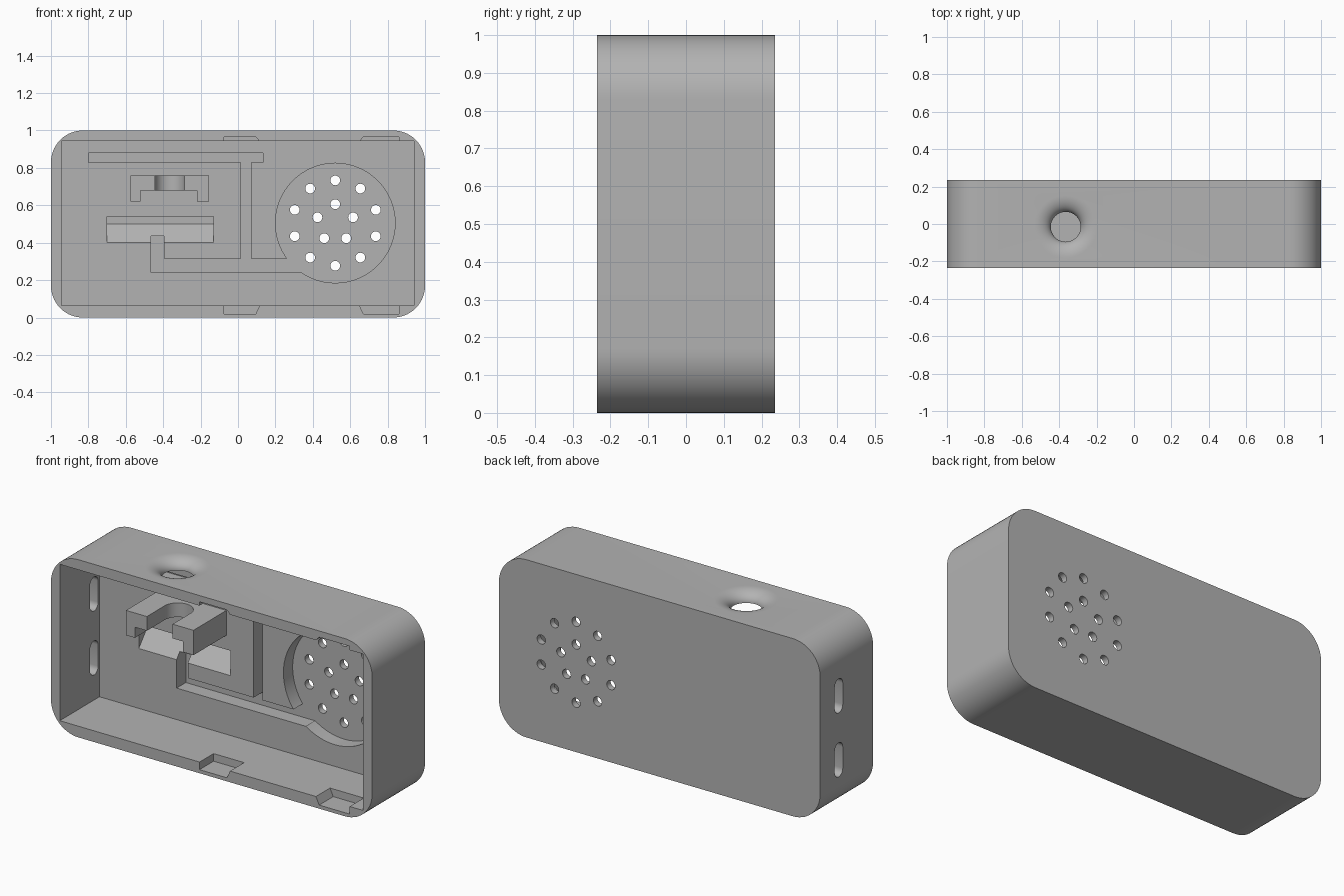
import bpy, bmesh
from math import sin, cos, pi, radians
from mathutils import Vector

if "Cube" in bpy.data.objects:
    bpy.data.objects.remove(bpy.data.objects["Cube"])

grey = bpy.data.materials.new("plain grey")
grey.use_nodes = True
grey.diffuse_color = (0.45, 0.45, 0.45, 1)
grey.node_tree.nodes["Principled BSDF"].inputs["Base Color"].default_value = (0.45, 0.45, 0.45, 1)

FRONT, BACK = -0.235, 0.235
FLOOR, RECESS = 0.118, 0.2      # inner floor and bottom of its recesses


def prism(name, pts, axis, lo, hi):
    """Extrude a 2D outline along an axis; the outline uses the other two axes."""
    bm = bmesh.new()

    def place(p, d):
        return {"x": (d, p[0], p[1]), "y": (p[0], d, p[1]), "z": (p[0], p[1], d)}[axis]

    face = bm.faces.new([bm.verts.new(place(p, lo)) for p in pts])
    move = Vector(place((0, 0), hi - lo))
    new = bmesh.ops.extrude_face_region(bm, geom=[face])["geom"]
    bmesh.ops.translate(bm, verts=[v for v in new if isinstance(v, bmesh.types.BMVert)], vec=move)
    bmesh.ops.recalc_face_normals(bm, faces=bm.faces)
    return finish(name, bm)


def finish(name, bm):
    mesh = bpy.data.meshes.new(name)
    bm.to_mesh(mesh)
    bm.free()
    mesh.materials.append(grey)
    ob = bpy.data.objects.new(name, mesh)
    bpy.context.collection.objects.link(ob)
    return ob


def rect(x0, x1, z0, z1):
    return [(x0, z0), (x1, z0), (x1, z1), (x0, z1)]


def arc(cx, cz, r, a0, a1, n):
    return [(cx + r * cos(radians(a0 + (a1 - a0) * i / n)),
             cz + r * sin(radians(a0 + (a1 - a0) * i / n))) for i in range(n + 1)]


def circle(cx, cz, r, n):
    return arc(cx, cz, r, 0, 360, n)[:-1]


def cut(target, cutter):
    mod = target.modifiers.new("cut", "BOOLEAN")
    mod.operation, mod.solver, mod.object = "DIFFERENCE", "EXACT", cutter
    bpy.context.view_layer.objects.active = target
    bpy.ops.object.modifier_apply(modifier=mod.name)
    bpy.data.objects.remove(cutter)


def smooth(ob):
    bpy.ops.object.select_all(action="DESELECT")
    ob.select_set(True)
    bpy.context.view_layer.objects.active = ob
    bpy.ops.object.shade_smooth_by_angle(angle=radians(30))


# Rounded case, open at the front
R = 0.17
outline = []
for cx, cz, a in ((1 - R, 1 - R, 0), (R - 1, 1 - R, 90), (R - 1, R, 180), (1 - R, R, 270)):
    outline += arc(cx, cz, R, a, a + 90, 14)
case = prism("case", outline, "y", FRONT, BACK)
cut(case, prism("cavity", rect(-0.945, 0.942, 0.063, 0.943), "y", FRONT - 0.1, FLOOR))

# Wire channel recessed in the floor
channel = [(-0.465, 0.24), (0.45, 0.24), (0.45, 0.315), (0.07, 0.315), (0.07, 0.83),
           (0.135, 0.83), (0.135, 0.88), (-0.8, 0.88), (-0.8, 0.83), (0.015, 0.83),
           (0.015, 0.315), (-0.395, 0.315), (-0.395, 0.435), (-0.465, 0.435)]
cut(case, prism("channel", channel, "y", FLOOR - 0.02, RECESS))

# Pocket with a ramp
ramp = [(0.1, 0.378), (RECESS, 0.5), (RECESS, 0.54), (0.1, 0.54)]
cut(case, prism("ramp_pocket", ramp, "x", -0.7, -0.13))

# Speaker recess and grille holes
SX, SZ = 0.52, 0.505
cut(case, prism("speaker_recess", circle(SX, SZ, 0.32, 64), "y", FLOOR - 0.02, RECESS))
for count, radius in ((10, 0.228), (5, 0.1)):
    for i in range(count):
        a = pi / 2 + 2 * pi * i / count
        hole = circle(SX + radius * cos(a), SZ + radius * sin(a), 0.026, 20)
        cut(case, prism("grille_hole", hole, "y", FLOOR, BACK + 0.1))

# Two rounded slots through one side wall
for z in (0.3, 0.66):
    slot = arc(0.07, z + 0.06, 0.036, 0, 180, 10) + arc(0.07, z - 0.06, 0.036, 180, 360, 10)
    cut(case, prism("side_slot", slot, "x", -1.1, -0.9))

# Clip notches in the top and bottom rims
for x0, x1, s0, s1 in ((-0.075, 0.095, 0, 0.02), (0.67, 0.86, 0.02, 0)):
    for edge, deep in ((0.063, 0.02), (0.943, 0.965)):
        inner = edge + (edge - deep) * 0.2
        notch = [(x0, deep), (x1, deep), (x1 + s1, edge), (x1 + s1, inner),
                 (x0 - s0, inner), (x0 - s0, edge)]
        cut(case, prism("clip_notch", notch, "y", FRONT - 0.1, -0.11))

# Flared opening in the top wall
HX, HY, HR = -0.365, -0.015, 0.08
profile = [(0, 0.9), (HR, 0.9)]
for i in range(13):
    t = pi / 2 * i / 12
    profile.append((HR + 0.088 * (1 - cos(t)), 0.943 + 0.057 * sin(t)))
profile += [(0.175, 1.05), (0, 1.05)]
bm = bmesh.new()
verts = [bm.verts.new((HX + r, HY, z)) for r, z in profile]
edges = [bm.edges.new(pair) for pair in zip(verts, verts[1:])]
bmesh.ops.spin(bm, geom=verts + edges, cent=(HX, HY, 0), axis=(0, 0, 1),
               angle=2 * pi, steps=48, use_duplicate=False)
bmesh.ops.remove_doubles(bm, verts=bm.verts, dist=0.0001)
bmesh.ops.recalc_face_normals(bm, faces=bm.faces)
cut(case, finish("flare", bm))
smooth(case)

# Bracket under the opening, with a U-shaped groove
legs = [(-0.575, 0.62), (-0.52, 0.62), (-0.52, 0.68), (-0.22, 0.68),
        (-0.22, 0.62), (-0.155, 0.62), (-0.155, 0.76), (-0.575, 0.76)]
bracket = prism("bracket", legs, "y", -0.175, FLOOR)
groove = arc(HX, HY, HR, 0, 180, 24) + [(HX - HR, -0.3), (HX + HR, -0.3)]
cut(bracket, prism("groove", groove, "z", 0.5, 0.9))
smooth(bracket)
